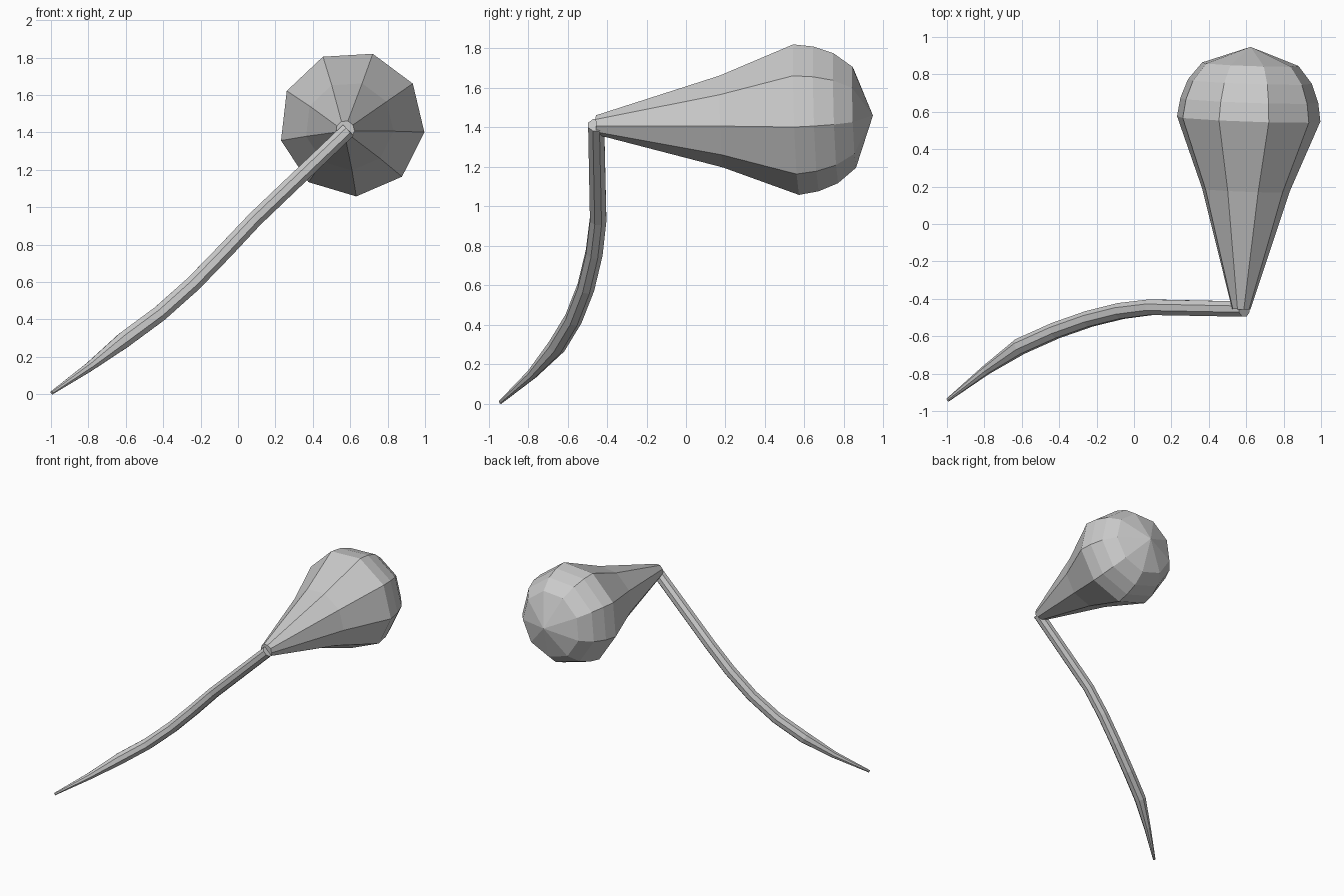
import bpy
import bmesh
from math import cos, sin, radians, tau
from mathutils import Vector

if "Cube" in bpy.data.objects:
    bpy.data.objects.remove(bpy.data.objects["Cube"])


def loft(name, path, radii, sides, ref, phase):
    """Flat-shaded tube along a path; a zero radius closes to a point."""
    pts = [Vector(p) for p in path]
    bm = bmesh.new()
    rings = []
    for i, (p, r) in enumerate(zip(pts, radii)):
        d = (pts[min(i + 1, len(pts) - 1)] - pts[max(i - 1, 0)]).normalized()
        u = (ref - d * ref.dot(d)).normalized()
        v = u.cross(d)
        n = sides if r > 0 else 1
        rings.append([bm.verts.new(p + r * (u * cos(a) + v * sin(a)))
                      for a in (phase + tau * k / sides for k in range(n))])
    for a, b in zip(rings, rings[1:]):
        for k in range(sides):
            j = (k + 1) % sides
            if len(b) == 1:
                bm.faces.new((a[k], a[j], b[0]))
            else:
                bm.faces.new((a[k], a[j], b[j], b[k]))
    for ring in (rings[0], rings[-1]):
        if len(ring) > 2:
            bm.faces.new(ring)
    bmesh.ops.recalc_face_normals(bm, faces=bm.faces[:])
    mesh = bpy.data.meshes.new(name)
    bm.to_mesh(mesh)
    bm.free()
    obj = bpy.data.objects.new(name, mesh)
    bpy.context.collection.objects.link(obj)
    return obj


# Nine-sided teardrop bulb, slightly tilted along +y
base, tip = Vector((0.573, -0.455, 1.413)), Vector((0.623, 0.947, 1.46))
profile = [(-0.455, 0.05), (0.18, 0.238), (0.56, 0.39), (0.66, 0.375),
           (0.76, 0.337), (0.853, 0.262), (0.947, 0)]
centres = [base.lerp(tip, (y - base.y) / (tip.y - base.y)) for y, _ in profile]
# u = x, v = u cross axis = +z
loft("bulb", centres, [r for _, r in profile], 9, Vector((1, 0, 0)), radians(-6.6))

# Curved stem, thinning to a point at the lower end
stem = [(-0.995, -0.94, 0.008), (-0.79, -0.78, 0.15), (-0.61, -0.655, 0.29),
        (-0.42, -0.57, 0.43), (-0.24, -0.507, 0.59), (-0.07, -0.465, 0.765),
        (0.09, -0.445, 0.935), (0.59, -0.455, 1.412)]
loft("stem", stem, [0.01, 0.027, 0.046, 0.046, 0.046, 0.046, 0.045, 0.044],
     8, Vector((0, 1, 0)), radians(22.5))
